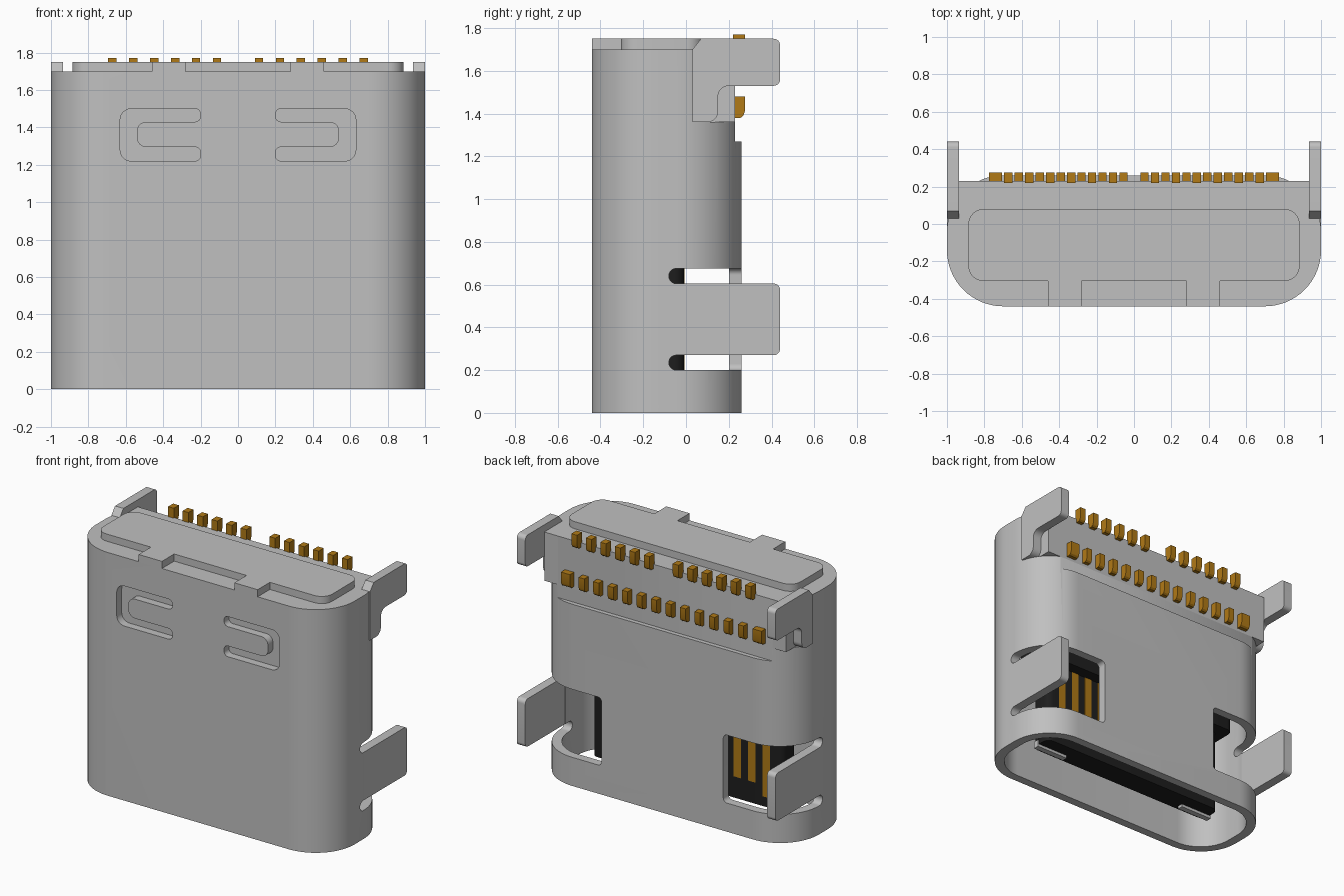
import bpy, bmesh, math
from mathutils import Vector, Matrix

if "Cube" in bpy.data.objects:
    bpy.data.objects.remove(bpy.data.objects["Cube"], do_unlink=True)


def material(name, rgb, metallic=0.0):
    m = bpy.data.materials.new(name)
    m.use_nodes = True
    m.diffuse_color = (*rgb, 1)
    m.node_tree.nodes["Principled BSDF"].inputs["Base Color"].default_value = (*rgb, 1)
    return m


STEEL = material("steel grey", (0.527, 0.527, 0.527))
GOLD = material("contact gold", (0.44, 0.195, 0.008))
BLACK = material("black plastic", (0.013, 0.013, 0.013))


def rounded(corners, steps=8):
    """Polygon from (x, y, radius) corners, each corner turned into an arc."""
    out = []
    n = len(corners)
    for i, (x, y, r) in enumerate(corners):
        p = Vector((x, y))
        if r <= 0:
            out.append(p)
            continue
        u = (Vector(corners[i - 1][:2]) - p).normalized()
        v = (Vector(corners[(i + 1) % n][:2]) - p).normalized()
        half = u.angle(v) / 2
        c = p + (u + v).normalized() * (r / math.sin(half))
        a = p + u * (r / math.tan(half)) - c
        b = p + v * (r / math.tan(half)) - c
        turn = math.atan2(a.x * b.y - a.y * b.x, a.dot(b))
        for k in range(steps + 1):
            out.append(c + Matrix.Rotation(turn * k / steps, 2) @ a)
    return out


def rect(x0, x1, y0, y1, r=0.0, steps=8):
    return rounded([(x0, y0, r), (x1, y0, r), (x1, y1, r), (x0, y1, r)], steps)


def prism(name, pts, axis, lo, hi, mat=STEEL):
    """Extrude a 2D outline along an axis from lo to hi."""
    place = {"x": lambda p, h: (h, p[0], p[1]),
             "y": lambda p, h: (p[0], h, p[1]),
             "z": lambda p, h: (p[0], p[1], h)}[axis]
    bm = bmesh.new()
    face = bm.faces.new([bm.verts.new(place(p, lo)) for p in pts])
    ext = bmesh.ops.extrude_face_region(bm, geom=[face])
    shift = Vector(place((0, 0), hi - lo))
    bmesh.ops.translate(bm, vec=shift, verts=[g for g in ext["geom"] if isinstance(g, bmesh.types.BMVert)])
    bmesh.ops.recalc_face_normals(bm, faces=bm.faces)
    me = bpy.data.meshes.new(name)
    bm.to_mesh(me)
    bm.free()
    me.materials.append(mat)
    ob = bpy.data.objects.new(name, me)
    bpy.context.scene.collection.objects.link(ob)
    return ob


def combine(ob, tool, operation="DIFFERENCE"):
    """Apply a boolean and remove the tool."""
    mod = ob.modifiers.new("cut", "BOOLEAN")
    mod.operation, mod.object, mod.solver = operation, tool, "EXACT"
    deps = bpy.context.evaluated_depsgraph_get()
    me = bpy.data.meshes.new_from_object(ob.evaluated_get(deps))
    ob.modifiers.clear()
    ob.data = me
    bpy.data.objects.remove(tool, do_unlink=True)


def span(s, a, b):
    return min(s * a, s * b), max(s * a, s * b)


parts = []

# Shell with its plug cavity
shell = prism("shell", rect(-1, 1, -0.44, 0.26, 0.30, 16), "z", 0, 1.70)
combine(shell, prism("cavity", rect(-0.935, 0.935, -0.38, 0.2, 0.24, 16), "z", -0.1, 1.15))

# Flattened upper back
combine(shell, prism("back_cut", rect(-1.1, 1.1, 0.23, 0.5), "z", 1.27, 1.9))

for s in (-1, 1):
    # Clearance behind the upper legs
    x0, x1 = span(s, 0.935, 1.1)
    combine(shell, prism("corner_cut", rect(x0, x1, 0.03, 0.5), "z", 1.36, 1.9))
    # Back window that wraps around the corner
    x0, x1 = span(s, 0.47, 1.15)
    combine(shell, prism("window_cut", rect(x0, x1, 0.2, 0.675, 0.03), "y", 0.0, 0.4))
    # Slots above and below the lower leg
    for z0, z1 in ((0.2, 0.27), (0.605, 0.675)):
        a, b = span(s, 0.88, 1.1)
        combine(shell, prism("slot_cut", rect(-0.08, 0.4, z0, z1, 0.034), "x", a, b))
    # C-shaped groove around the front spring
    groove = [(0.2, 1.22, 0.03), (0.63, 1.22, 0.06), (0.63, 1.5, 0.06), (0.2, 1.5, 0.03),
              (0.2, 1.43, 0.03), (0.54, 1.43, 0.05), (0.54, 1.295, 0.05), (0.2, 1.295, 0.03)]
    combine(shell, prism("groove_cut", rounded([(s * x, z, r) for x, z, r in groove]), "y", -0.6, -0.385))
parts.append(shell)

# Square rear block that carries the pins
parts.append(prism("rear_block", rect(-0.935, 0.935, 0.0, 0.23), "z", 1.36, 1.70))

# Raised top plate with two front tabs
half = [(0.28, -0.305, 0), (0.28, -0.44, 0), (0.46, -0.44, 0), (0.46, -0.305, 0),
        (0.885, -0.305, 0.08), (0.885, 0.08, 0.08)]
plate = half + [(-x, y, r) for x, y, r in reversed(half)]
parts.append(prism("top_plate", rounded(plate), "z", 1.70, 1.75))

# Mounting legs
upper = [(0.03, 1.36, 0), (0.15, 1.36, 0.05), (0.15, 1.53, 0.05), (0.44, 1.53, 0.03),
         (0.44, 1.75, 0.03), (0.07, 1.75, 0), (0.03, 1.70, 0)]
lower = [(-0.04, 0.27, 0), (0.44, 0.27, 0.03), (0.44, 0.605, 0.03), (-0.04, 0.605, 0)]
for s, side in ((1, "left"), (-1, "right")):
    a, b = span(s, 0.935, 1.0)
    parts.append(prism(f"upper_leg_{side}", rounded(upper), "x", a, b))
    parts.append(prism(f"lower_leg_{side}", rounded(lower), "x", a, b))

# Tongue and its thicker root
parts.append(prism("tongue", rect(-0.74, 0.74, -0.17, -0.01, 0.05), "z", 0.10, 1.16, BLACK))
parts.append(prism("tongue_root", rect(-0.80, 0.80, -0.25, 0.07, 0.05), "z", 0.69, 1.16, BLACK))

# Metal tips at the tongue corners
for s, side in ((1, "left"), (-1, "right")):
    a, b = span(s, 0.5, 0.75)
    parts.append(prism(f"tongue_tip_{side}", rect(a, b, -0.14, -0.10), "z", 0.08, 0.13))

# Contact strips on both faces of the tongue
for i in range(12):
    x = (i - 5.5) * 0.112
    end = 0.17 if i in (0, 3, 8, 11) else 0.25
    for face, y in (("back", -0.012), ("front", -0.174)):
        parts.append(prism(f"contact_{face}_{i + 1}", rect(x - 0.028, x + 0.028, y, y + 0.006),
                           "z", end, 0.70, GOLD))


# Solder pins in two rows
def pin(name, x, w, z0, z1):
    side = [(0.22, z0), (0.255, z0), (0.268, z0 + 0.01), (0.275, z0 + 0.03), (0.275, z1), (0.22, z1)]
    parts.append(prism(name, side, "x", x - w / 2, x + w / 2, GOLD))


for s, side in ((1, "left"), (-1, "right")):
    for i in range(6):
        pin(f"upper_pin_{side}_{i + 1}", s * (i + 1) * 0.112, 0.044, 1.67, 1.77)
        pin(f"lower_pin_{side}_{i + 1}", s * (i + 0.5) * 0.112, 0.044, 1.38, 1.48)
    pin(f"lower_end_pin_{side}", s * 0.74, 0.07, 1.38, 1.48)

# Smooth curves, crisp edges
bpy.ops.object.select_all(action="DESELECT")
for ob in parts:
    ob.select_set(True)
bpy.context.view_layer.objects.active = shell
bpy.ops.object.shade_smooth_by_angle(angle=math.radians(30))
